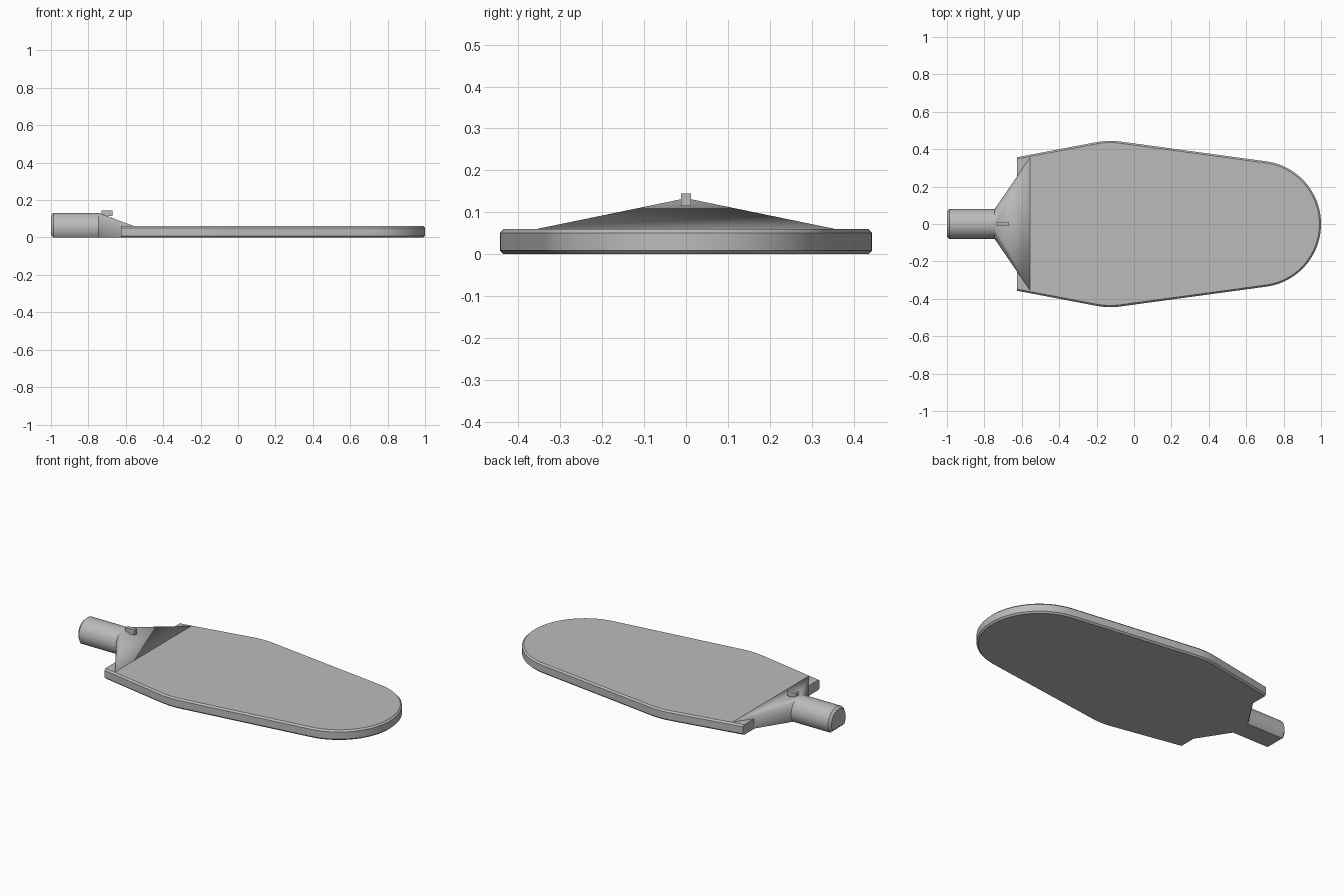
import bpy
import bmesh
import math
from mathutils import Vector

cube = bpy.data.objects.get("Cube")
if cube:
    bpy.data.objects.remove(cube, do_unlink=True)

grey = bpy.data.materials.new("plain grey")
grey.use_nodes = True
colour = (0.5, 0.5, 0.5, 1)
grey.diffuse_color = colour
grey.node_tree.nodes["Principled BSDF"].inputs["Base Color"].default_value = colour


def finish(name, bm):
    """Turn a bmesh into a named object with sharp-edged smooth shading."""
    bmesh.ops.recalc_face_normals(bm, faces=bm.faces)
    mesh = bpy.data.meshes.new(name)
    bm.to_mesh(mesh)
    bm.free()
    mesh.materials.append(grey)
    obj = bpy.data.objects.new(name, mesh)
    bpy.context.collection.objects.link(obj)
    bpy.ops.object.select_all(action='DESELECT')
    obj.select_set(True)
    bpy.context.view_layer.objects.active = obj
    bpy.ops.object.shade_smooth_by_angle(angle=math.radians(25))
    return obj


def extrude_profile(points, offset):
    bm = bmesh.new()
    face = bm.faces.new([bm.verts.new(p) for p in points])
    result = bmesh.ops.extrude_face_region(bm, geom=[face], use_keep_orig=True)
    moved = [v for v in result["geom"] if isinstance(v, bmesh.types.BMVert)]
    bmesh.ops.translate(bm, verts=moved, vec=offset)
    return bm


def chamfer(bm, edges, width):
    bmesh.ops.bevel(bm, geom=edges, offset=width, segments=1,
                    affect='EDGES', profile=0.5)


# Blade: straight tapering sides, softened shoulder and a round tip
THICK = 0.06
END = -0.625
start, apex, stop = Vector((-0.21, 0.436)), Vector((-0.14, 0.45)), Vector((-0.07, 0.4405))
side = [Vector((END, 0.357))]
for i in range(9):
    t = i / 8
    side.append(start * (1 - t) ** 2 + apex * 2 * t * (1 - t) + stop * t * t)
TIP_X, TIP_R, STEPS = 0.662, 0.338, 24
for i in range(STEPS):
    a = math.radians(82.5) * (1 - i / STEPS)
    side.append(Vector((TIP_X + TIP_R * math.cos(a), TIP_R * math.sin(a))))
outline = [(p.x, p.y, 0) for p in side] + [(TIP_X + TIP_R, 0, 0)]
outline += [(p.x, -p.y, 0) for p in reversed(side)]
blade = extrude_profile(outline, (0, 0, THICK))
rims = [e for e in blade.edges
        if abs(e.verts[0].co.z - e.verts[1].co.z) < 1e-5
        and max(v.co.x for v in e.verts) > END + 0.01]
chamfer(blade, rims, 0.009)
finish("blade", blade)

# Handle section: circle with a flat underside
RADIUS, CENTRE_Z = 0.08, 0.052
NECK = -0.745


def d_section(x):
    low = -math.asin(CENTRE_Z / RADIUS)
    span = math.pi - 2 * low
    return [(x, RADIUS * math.cos(low + span * i / 32),
             CENTRE_Z + RADIUS * math.sin(low + span * i / 32)) for i in range(33)]


handle = extrude_profile(d_section(-1), (1 + NECK, 0, 0))
chamfer(handle, [e for e in handle.edges if all(v.co.x < -0.99 for v in e.verts)], 0.013)
finish("handle", handle)

# Flared neck: hull from the handle section to a wide line in the blade
neck = bmesh.new()
flare = [(-0.555, y, z) for y in (-0.357, 0.357) for z in (0, THICK)]
for p in d_section(NECK) + flare:
    neck.verts.new(p)
hull = bmesh.ops.convex_hull(neck, input=list(neck.verts))
unused = {g for g in hull["geom_interior"] + hull["geom_unused"]
          if isinstance(g, bmesh.types.BMVert)}
bmesh.ops.delete(neck, geom=list(unused), context='VERTS')
finish("flared_neck", neck)

# Small key peg on top of the neck
peg = extrude_profile([(-0.73, -0.012, 0.115), (-0.67, -0.012, 0.115),
                       (-0.67, 0.012, 0.115), (-0.73, 0.012, 0.115)], (0, 0, 0.03))
finish("key_peg", peg)
